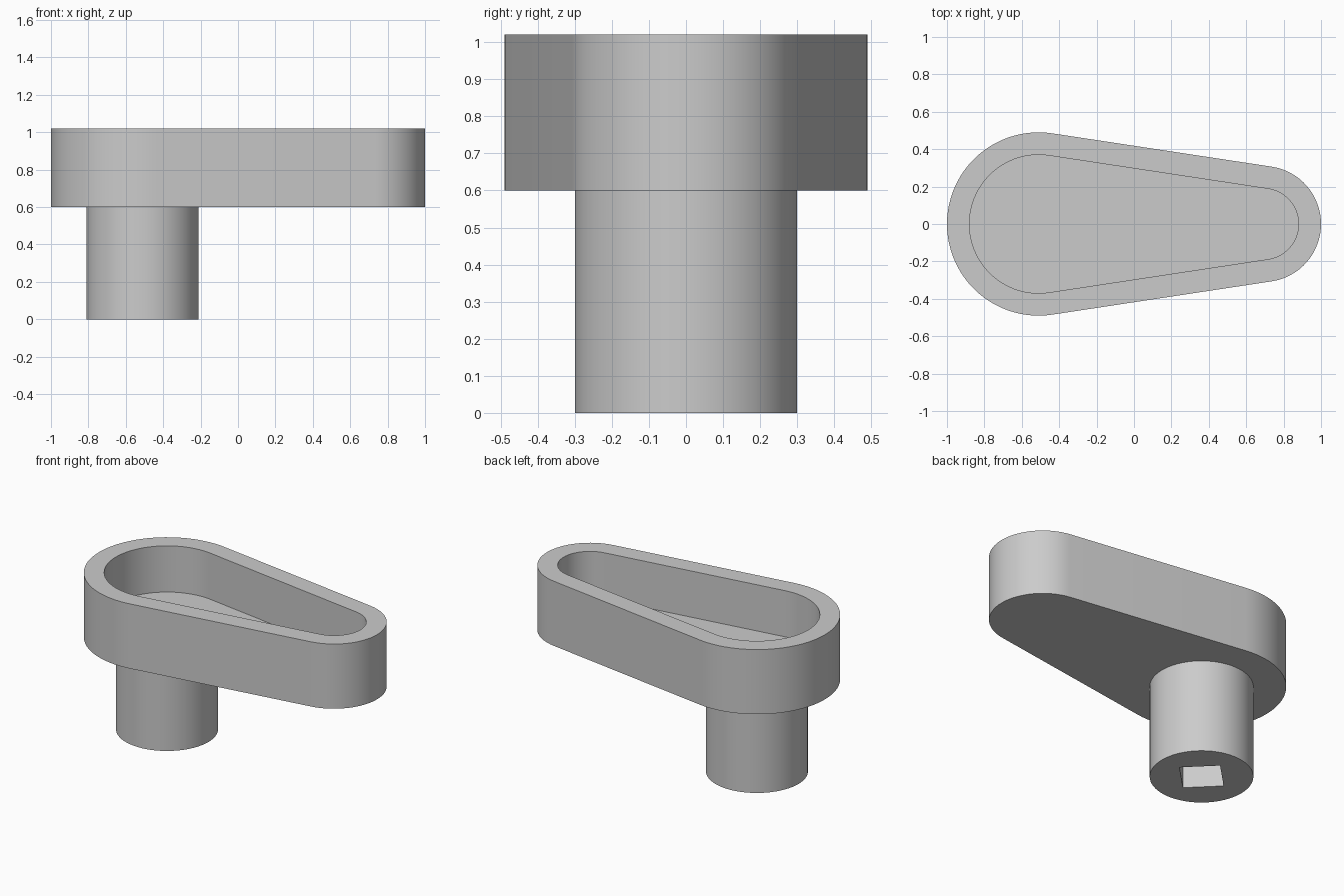
import bpy
import bmesh
import math

# Remove the default cube
cube = bpy.data.objects.get("Cube")
if cube:
    bpy.data.objects.remove(cube, do_unlink=True)

grey = bpy.data.materials.new("plain_grey")
grey.use_nodes = True
colour = (0.6, 0.6, 0.6, 1)
grey.diffuse_color = colour
grey.node_tree.nodes["Principled BSDF"].inputs["Base Color"].default_value = colour

HUB_X, HUB_R = -0.51, 0.49      # wide end of the handle
TIP_X, TIP_R = 0.69, 0.31       # narrow end
WALL = 0.12
BASE, FLOOR, RIM = 0.6, 0.72, 1.02


def arc(cx, radius, start, end, steps):
    angles = [start + (end - start) * i / steps for i in range(steps + 1)]
    return [(cx + radius * math.cos(a), radius * math.sin(a)) for a in angles]


def teardrop(inset):
    """Two arcs joined by their common tangents."""
    t = math.acos((HUB_R - TIP_R) / (TIP_X - HUB_X))
    return (arc(TIP_X, TIP_R - inset, -t, t, 32)
            + arc(HUB_X, HUB_R - inset, t, 2 * math.pi - t, 48))


def skin(name, rings):
    """Join equal rings of (outline, height) and cap both ends."""
    bm = bmesh.new()
    loops = [[bm.verts.new((x, y, z)) for x, y in outline] for outline, z in rings]
    for low, high in zip(loops, loops[1:]):
        n = len(low)
        for i in range(n):
            j = (i + 1) % n
            bm.faces.new((low[i], low[j], high[j], high[i]))
    bm.faces.new(loops[0][::-1])
    bm.faces.new(loops[-1])
    bmesh.ops.recalc_face_normals(bm, faces=bm.faces)
    mesh = bpy.data.meshes.new(name)
    bm.to_mesh(mesh)
    bm.free()
    mesh.materials.append(grey)
    obj = bpy.data.objects.new(name, mesh)
    bpy.context.collection.objects.link(obj)
    return obj


def activate(obj):
    bpy.ops.object.select_all(action="DESELECT")
    obj.select_set(True)
    bpy.context.view_layer.objects.active = obj


# Hollow teardrop handle with an open top
outer, inner = teardrop(0), teardrop(WALL)
handle = skin("handle", [(outer, BASE), (outer, RIM), (inner, RIM), (inner, FLOOR)])

# Round stem under the wide end
circle = arc(HUB_X, 0.3, 0, 2 * math.pi, 64)[:-1]
stem = skin("stem", [(circle, 0), (circle, BASE + 0.02)])

# Square spindle socket, turned on its corner, cut into the stem
square = arc(HUB_X, 0.167, 0, 2 * math.pi, 4)[:-1]
cutter = skin("socket_cutter", [(square, -0.1), (square, 0.4)])
cutter.hide_render = True
cut = stem.modifiers.new("socket", "BOOLEAN")
cut.operation = "DIFFERENCE"
cut.solver = "EXACT"
cut.object = cutter
activate(stem)
bpy.ops.object.modifier_apply(modifier=cut.name)
bpy.data.objects.remove(cutter, do_unlink=True)

# Smooth round sides, crisp rims
for part in (handle, stem):
    activate(part)
    bpy.ops.object.shade_smooth_by_angle(angle=math.radians(30))
